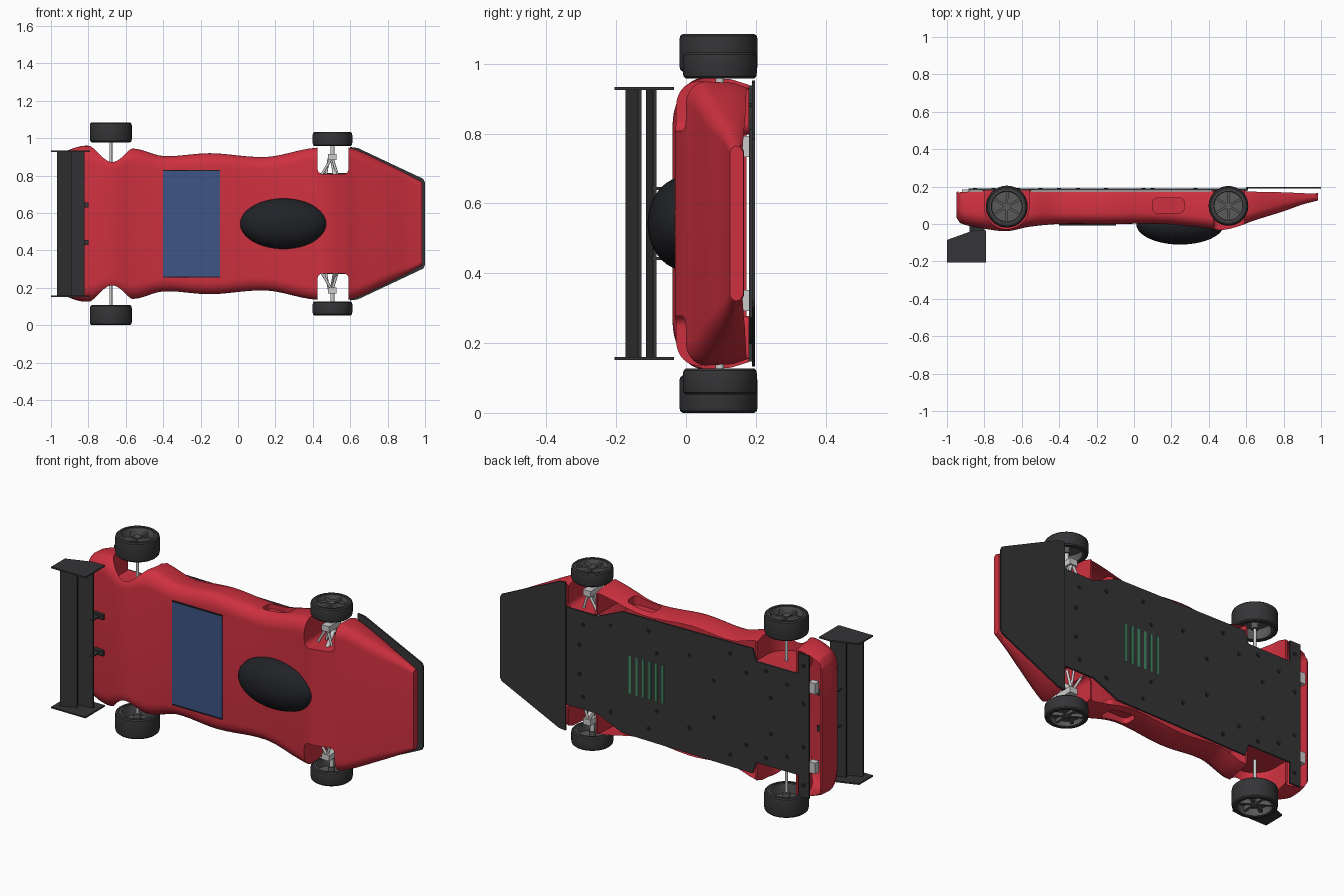
import bpy, bmesh
from math import sin, cos, pi
from mathutils import Vector, Matrix

if "Cube" in bpy.data.objects:
    bpy.data.objects.remove(bpy.data.objects["Cube"])

ZC = 0.5425  # car centreline height (car lies on its side)

def material(name, c):
    m = bpy.data.materials.new(name)
    m.diffuse_color = (*c, 1)
    m.use_nodes = True
    m.node_tree.nodes["Principled BSDF"].inputs["Base Color"].default_value = m.diffuse_color
    return m

RED = material("red", (0.62, 0.03, 0.05))
BLUE = material("blue", (0.05, 0.09, 0.24))
BLACK = material("black", (0.015, 0.016, 0.02))
DARK = material("dark", (0.035, 0.035, 0.038))
GREEN = material("green", (0.05, 0.25, 0.12))
RIM = material("rim", (0.1, 0.1, 0.105))

def finish(name, bm, mat=None):
    bmesh.ops.recalc_face_normals(bm, faces=bm.faces)
    me = bpy.data.meshes.new(name)
    bm.to_mesh(me)
    bm.free()
    ob = bpy.data.objects.new(name, me)
    ob.location.z = ZC
    bpy.context.collection.objects.link(ob)
    if mat:
        me.materials.append(mat)
    return ob

def smooth(ob, angle=0.6):
    bpy.ops.object.select_all(action='DESELECT')
    ob.select_set(True)
    bpy.context.view_layer.objects.active = ob
    bpy.ops.object.shade_smooth_by_angle(angle=angle)

def skin(name, rings, mat=None, caps=True, closed=False):
    bm = bmesh.new()
    vs = [[bm.verts.new(p) for p in r] for r in rings]
    n = len(vs[0])
    pairs = list(zip(vs, vs[1:])) + ([(vs[-1], vs[0])] if closed else [])
    for a, b in pairs:
        for i in range(n):
            bm.faces.new((a[i], a[(i + 1) % n], b[(i + 1) % n], b[i]))
    if caps and not closed:
        bm.faces.new(vs[0])
        bm.faces.new(vs[-1])
    return finish(name, bm, mat)

def prism(name, pts, axis, a, b, mat=None):
    f = (lambda p, t: (p[0], t, p[1])) if axis == 'y' else (lambda p, t: (p[0], p[1], t))
    return skin(name, [[f(p, t) for p in pts] for t in (a, b)], mat)

def box(name, x0, x1, y0, y1, w0, w1, mat=None):
    return prism(name, [(x0, y0), (x1, y0), (x1, y1), (x0, y1)], 'z', w0, w1, mat)

def rounded(x0, x1, v0, v1, r):
    return [(cx + r * cos(q * pi / 2 + k * pi / 12), cy + r * sin(q * pi / 2 + k * pi / 12))
            for q, (cx, cy) in enumerate([(x1 - r, v1 - r), (x0 + r, v1 - r), (x0 + r, v0 + r), (x1 - r, v0 + r)])
            for k in range(7)]

def circle(cx, cy, r, n=40):
    return [(cx + r * cos(2 * pi * i / n), cy + r * sin(2 * pi * i / n)) for i in range(n)]

def lathe(name, prof, cx, cy, mat, n=48):
    rings = [[(cx + r * cos(2 * pi * i / n), cy + r * sin(2 * pi * i / n), w) for r, w in prof] for i in range(n)]
    ob = skin(name, rings, mat, closed=True)
    smooth(ob)
    return ob

def rod(name, p, q, r, mat=None):
    p, q = Vector(p), Vector(q)
    bm = bmesh.new()
    m = Matrix.Translation((p + q) / 2) @ (q - p).to_track_quat('Z', 'Y').to_matrix().to_4x4()
    bmesh.ops.create_cone(bm, cap_ends=True, segments=14, radius1=r, radius2=r, depth=(q - p).length, matrix=m)
    ob = finish(name, bm, mat)
    smooth(ob)
    return ob

def cut(ob, cutter):
    md = ob.modifiers.new("cut", 'BOOLEAN')
    md.operation = 'DIFFERENCE'
    md.object = cutter
    bpy.context.view_layer.objects.active = ob
    bpy.ops.object.modifier_apply(modifier=md.name)
    bpy.data.objects.remove(cutter)

# body: lofted sections (x, half width, roof y, bottom y, corner radius)
KEYS = [(-.95, .345, .035, .17, .06), (-.925, .385, .003, .178, .07), (-.80, .417, -.025, .18, .075),
        (-.68, .37, -.038, .18, .07), (-.56, .402, -.015, .18, .07), (-.40, .362, 0, .18, .06),
        (-.15, .377, 0, .18, .06), (.15, .357, 0, .18, .06), (.37, .40, -.02, .18, .06),
        (.47, .41, -.032, .18, .06), (.56, .412, -.012, .18, .06), (.64, .392, .018, .18, .05),
        (.80, .318, .068, .176, .045), (.90, .268, .104, .17, .03), (.985, .222, .126, .165, .018)]

def sections(n):
    out = []
    for i in range(len(KEYS) - 1):
        a, b, c, d = (Vector(KEYS[max(0, min(len(KEYS) - 1, i + k))]) for k in (-1, 0, 1, 2))
        m1 = (c - a) * ((c[0] - b[0]) / (c[0] - a[0]))
        m2 = (d - b) * ((c[0] - b[0]) / (d[0] - b[0]))
        for k in range(n):
            t = k / n
            out.append(b * (2*t**3 - 3*t*t + 1) + m1 * (t**3 - 2*t*t + t) + c * (3*t*t - 2*t**3) + m2 * (t**3 - t*t))
    return out + [Vector(KEYS[-1])]

def shell(name, inset, mat):
    rings = []
    for x, hw, yt, yb, r in sections(6):
        hw, yt = hw - inset, yt + inset
        x = max(-.95 + inset, min(.985 - inset, x)) + x * 1e-4 * (inset > 0)
        half = [(yb if not inset else .3, hw - .02), (yt + (yb - yt) * .75, hw - .004)]
        half += [(yt + r - r * sin(k * pi / 14), hw - r * 1.2 + r * 1.2 * cos(k * pi / 14)) for k in range(8)]
        rings.append([(x, y, w) for y, w in half] + [(x, y, -w) for y, w in reversed(half)])
    return skin(name, rings, mat)

def wheel_cuts(ob, g):
    for s in (1, -1):
        cut(ob, prism("notch_cutter", rounded(.425 - g, .592 + g, s * .6 - .335 - g, s * .6 + .335, .03), 'y', -.2, .4))
        cut(ob, prism("arch_cutter", circle(-.68, .093, .12 + g), 'z', s * (.28 - g), s * .7))
        cut(ob, box("well_cutter", -.80 - g, -.56 + g, .093, .4, *sorted((s * (.28 - g), s * .71))))
        cut(ob, prism("pocket_cutter", rounded(.1 - g, .268 + g, .058 - g, .14 + g, .025), 'z', s * (.325 - g), s * .6))

body = shell("body", 0, RED)
cavity = shell("cavity_cutter", .01, None)
cavity.hide_render = True
wheel_cuts(body, 0)
wheel_cuts(cavity, .01)
cut(body, cavity)
smooth(body)

# canopy and roof panel
bm = bmesh.new()
bmesh.ops.create_uvsphere(bm, u_segments=40, v_segments=24, radius=1,
                          matrix=Matrix.Translation((.247, 0, 0)) @ Matrix.Diagonal((.235, .11, .135, 1)))
smooth(finish("canopy", bm, BLACK))
box("roof_panel", -.40, -.095, -.005, .004, -.283, .283, BLUE)
for s in (1, -1):
    box("panel_edge", -.40, -.095, -.007, .004, s * .285 - .003, s * .285 + .003, BLACK)

# chassis plate, front splitter and rear bar
half = [(.61, .27), (.41, .27), (.34, .30), (.26, .335), (-.54, .345), (-.56, .28), (-.82, .28), (-.82, .395), (-.885, .395)]
prism("chassis_plate", half + [(x, -w) for x, w in reversed(half)], 'y', .18, .189, DARK)
prism("front_splitter", [(.6, .41), (.64, .405), (.99, .24), (1, .22), (1, -.22), (.99, -.24), (.64, -.405), (.6, -.41)],
      'y', .189, .198, DARK)
for i in range(6):
    x = .21 - i * .04
    box("vent_slot", x - .007, x + .007, .186, .1905, -.105, .105, GREEN)
for x, w in [(.5, .2), (.52, .08), (.33, .24), (.1, .27), (.05, .16), (-.15, .2), (-.3, .1), (-.4, .28),
             (-.5, .2), (-.62, .24), (-.65, .1), (-.75, .2), (-.85, .12), (-.85, .33)]:
    for s in (1, -1):
        rod("plate_screw", (x, .18, s * w), (x, .192, s * w), .011, BLACK)

# rear wing
prism("wing_main", [(-.82, -.094), (-.82, -.085), (-.905, -.106), (-.905, -.115)], 'z', -.385, .385, DARK)
prism("wing_flap", [(-.89, -.137), (-.89, -.127), (-.968, -.163), (-.968, -.173)], 'z', -.385, .385, DARK)
for s in (1, -1):
    prism("wing_endplate", [(-.79, -.035), (-.86, -.035), (-1, -.085), (-1, -.205), (-.79, -.205)], 'z',
          s * .387 - .004, s * .387 + .004, DARK)
    box("wing_mount", -.88, -.82, -.1, .0, s * .1 - .004, s * .1 + .004, DARK)
    box("wing_mount_foot", -.86, -.80, -.04, .0, s * .1 - .014, s * .1 + .014, DARK)
    box("rear_bracket", -.92, -.88, .15, .185, s * .22 - .03, s * .22 + .03)

# wheels
def wheel(pos, x, y, R, w0, w1):
    h = abs(w1 - w0) / 2
    c, s = (w0 + w1) / 2, 1 if w1 > w0 else -1
    f = lambda pr: [(r * R, c + s * w) for r, w in pr]
    lathe(pos + "_tire", f([(.8, -h), (.92, -h), (.98, -h + .006), (1, -h + .016), (1, h - .016),
                            (.98, h - .006), (.92, h), (.8, h)]), x, y, DARK)
    lathe(pos + "_rim", f([(.82, -h + .003), (.82, h - .003), (.75, h - .003), (.72, h - .02),
                           (.72, -h + .003)]), x, y, RIM)
    prism(pos + "_disc", circle(x, y, R * .73), 'z', c + s * h * .1, c + s * h * .25, RIM)
    smooth(prism(pos + "_hub", circle(x, y, R * .17, 20), 'z', c - s * h * .8, c + s * h * .8, RIM))
    for k in range(6):
        d = Vector((cos(k * pi / 3 + .5), sin(k * pi / 3 + .5)))
        n = Vector((-d.y, d.x)) * R * .06
        o = Vector((x, y))
        prism(pos + "_spoke", [o + d * R * .1 + n, o + d * R * .75 + n, o + d * R * .75 - n, o + d * R * .1 - n],
              'z', c + s * h * .25, c + s * h * .7, RIM)

for side, s in (("upper", 1), ("lower", -1)):
    wheel(side + "_rear", -.68, .093, .112, s * .435, s * .5425)
    wheel(side + "_front", .505, .097, .106, s * .415, s * .49)
    # front suspension: A-arms, knuckle and damper
    for y in (.06, .135):
        for x in (.44, .535):
            rod("suspension_arm", (x, y, s * .25), (.503, y, s * .355), .007)
    box("knuckle", .48, .526, .045, .15, *sorted((s * .34, s * .372)))
    rod("stub_axle", (.505, .097, s * .35), (.505, .097, s * .45), .012)
    rod("steering_rod", (.46, .1, s * .2), (.485, .1, s * .35), .006)
    rod("damper", (.52, .03, s * .25), (.505, .13, s * .34), .011)
rod("rear_axle", (-.68, .093, -.46), (-.68, .093, .46), .008)
